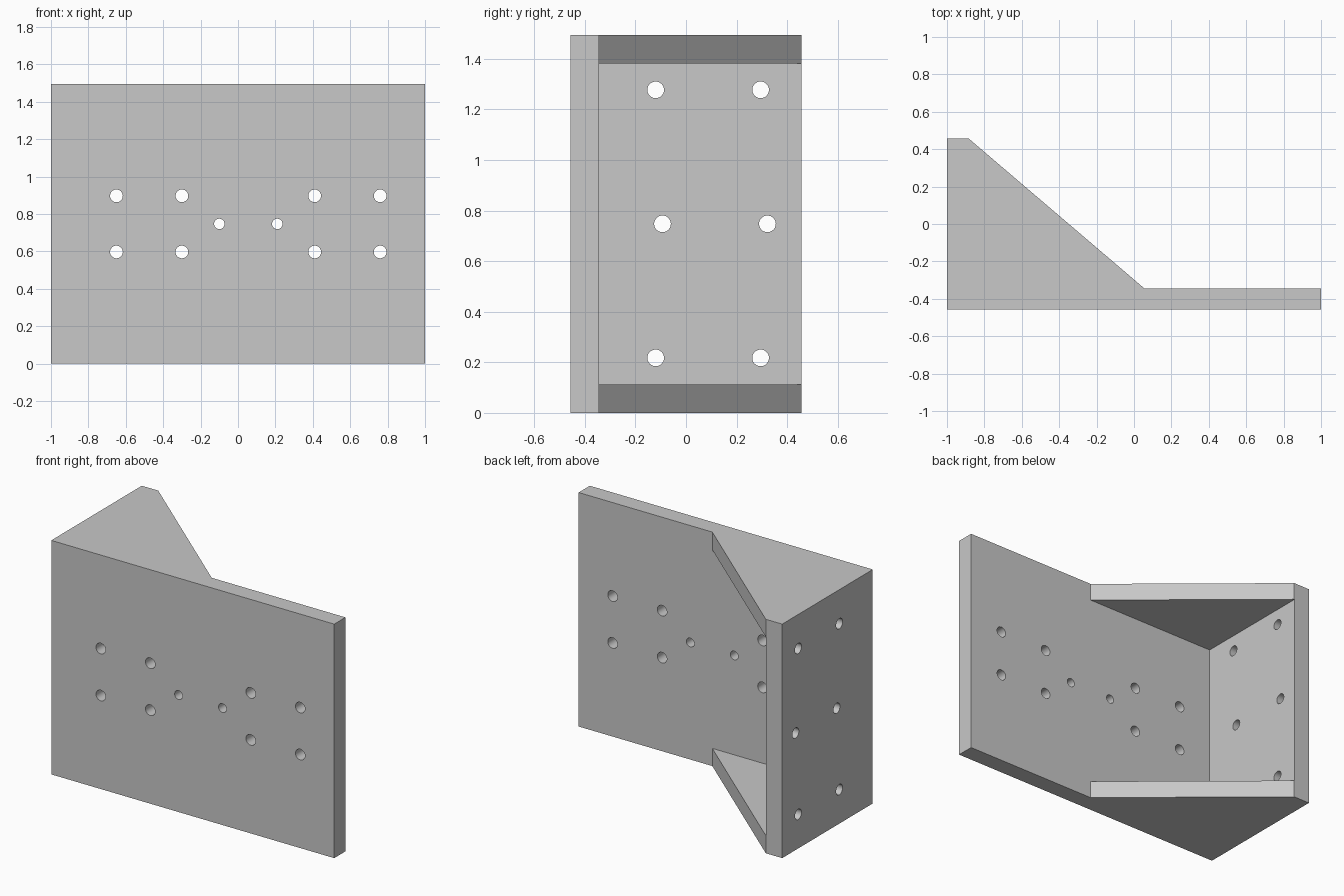
import bpy, bmesh, math
from mathutils import Matrix, Vector

if "Cube" in bpy.data.objects:
    bpy.data.objects.remove(bpy.data.objects["Cube"], do_unlink=True)

DEPTH, HEIGHT, WALL = 0.457, 1.495, 0.113
INNER_X, INNER_Y = -1 + WALL, -DEPTH + WALL

steel = bpy.data.materials.new("plain grey")
steel.use_nodes = True
grey = (0.58, 0.58, 0.58, 1)
steel.diffuse_color = grey
steel.node_tree.nodes["Principled BSDF"].inputs["Base Color"].default_value = grey


def new_object(name, bm):
    bmesh.ops.recalc_face_normals(bm, faces=bm.faces)
    mesh = bpy.data.meshes.new(name)
    bm.to_mesh(mesh)
    bm.free()
    mesh.materials.append(steel)
    obj = bpy.data.objects.new(name, mesh)
    bpy.context.collection.objects.link(obj)
    return obj


def prism(name, outline, low, high):
    bm = bmesh.new()
    face = bm.faces.new([bm.verts.new((x, y, low)) for x, y in outline])
    grown = bmesh.ops.extrude_face_region(bm, geom=[face])["geom"]
    verts = [v for v in grown if isinstance(v, bmesh.types.BMVert)]
    bmesh.ops.translate(bm, verts=verts, vec=(0, 0, high - low))
    return new_object(name, bm)


def drills(name, axis, holes):
    """One cutter holding a short cylinder for each (centre, radius)."""
    bm = bmesh.new()
    turn = Vector((0, 0, 1)).rotation_difference(Vector(axis)).to_matrix().to_4x4()
    for centre, radius in holes:
        bmesh.ops.create_cone(bm, cap_ends=True, segments=32, radius1=radius, radius2=radius,
                              depth=WALL * 1.6, matrix=Matrix.Translation(centre) @ turn)
    return new_object(name, bm)


def cut(target, cutter):
    cutter.hide_render = True
    mod = target.modifiers.new(cutter.name, 'BOOLEAN')
    mod.operation, mod.solver, mod.object = 'DIFFERENCE', 'EXACT', cutter
    bpy.context.view_layer.objects.active = target
    bpy.ops.object.modifier_apply(modifier=mod.name)
    bpy.data.objects.remove(cutter, do_unlink=True)


# Solid bracket: front plate, side plate and sloping gussets in one outline
bracket = prism("angle_bracket", [
    (-1, -DEPTH), (1, -DEPTH), (1, INNER_Y), (0.055, INNER_Y),
    (INNER_X + 0.003, DEPTH), (-1, DEPTH)], 0, HEIGHT)

# Pocket between the top and bottom gussets
cut(bracket, prism("gusset_pocket", [
    (INNER_X, INNER_Y), (1.2, INNER_Y), (1.2, 0.7), (INNER_X, 0.7)], WALL, HEIGHT - WALL))

# Front plate: two groups of four bolt holes and two smaller pin holes
mid_y, mid_z = -DEPTH + WALL / 2, HEIGHT / 2
front = [((x, mid_y, mid_z + s * 0.15), 0.034)
         for x in (-0.65, -0.30, 0.41, 0.76) for s in (-1, 1)]
front += [((x, mid_y, mid_z), 0.028) for x in (-0.10, 0.21)]
cut(bracket, drills("front_holes", (0, 1, 0), front))

# Side plate: three rows of two holes, the middle row set further back
side = [((-1 + WALL / 2, y + (0.027 if s == 0 else 0), mid_z + s * 0.53), 0.033)
        for y in (-0.12, 0.295) for s in (-1, 0, 1)]
cut(bracket, drills("side_holes", (1, 0, 0), side))

bpy.ops.object.select_all(action='DESELECT')
bracket.select_set(True)
bpy.context.view_layer.objects.active = bracket
bpy.ops.object.shade_smooth_by_angle(angle=math.radians(30))
